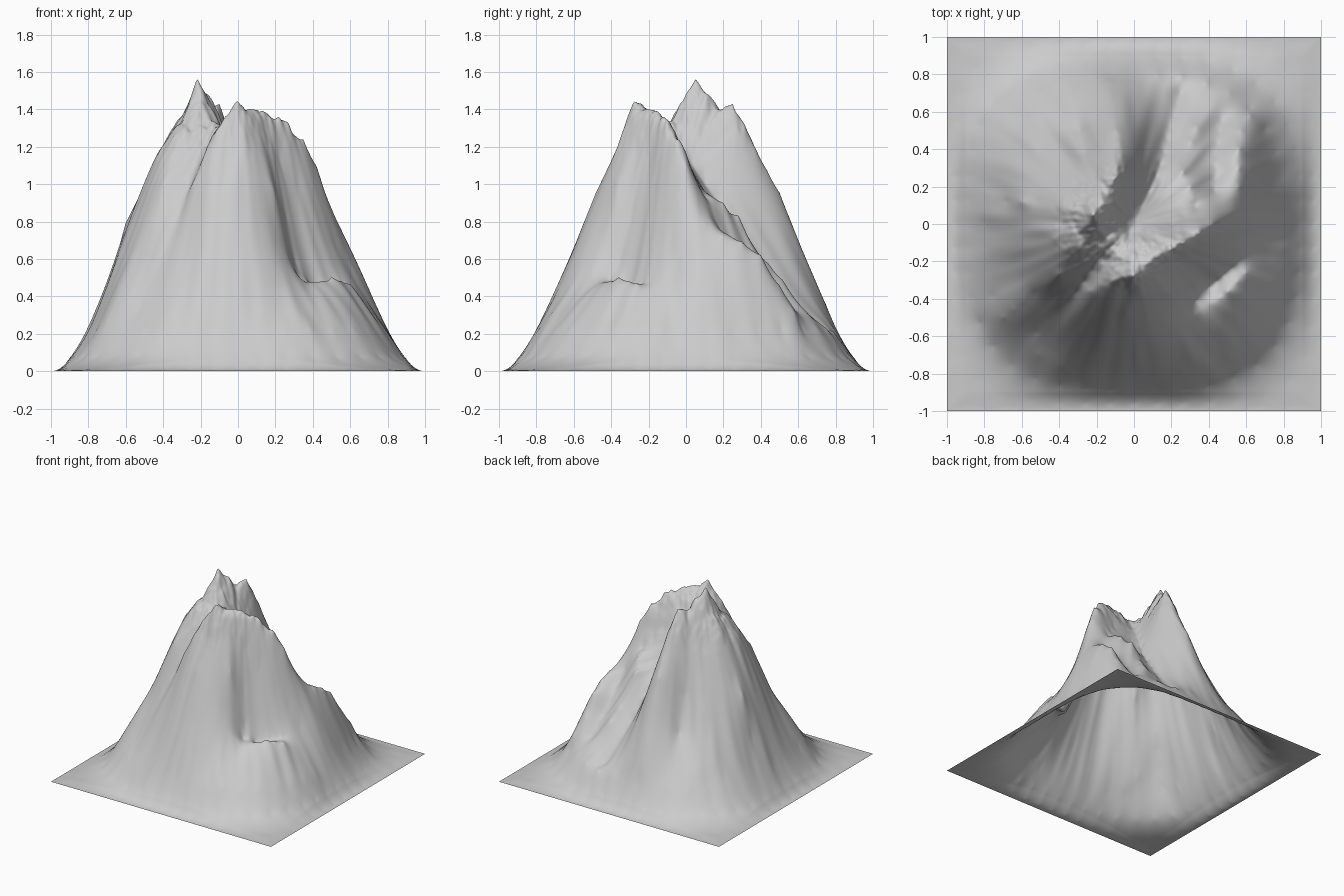
import bpy, math
from mathutils import Vector, noise

if "Cube" in bpy.data.objects:
    bpy.data.objects.remove(bpy.data.objects["Cube"])

N = 240                      # grid cells per side
STEP = 0.07                  # spacing of height samples along each line
samples = []


def add(x, y, z):
    if all(math.hypot(x - a, y - b) > 0.025 for a, b, _ in samples):
        samples.append((x, y, z))


def line(*pts):
    """Ridge, rib or gully given as a few 3D points, sampled evenly."""
    for p in pts:
        add(*p)
    for p, q in zip(pts, pts[1:]):
        p, q = Vector(p), Vector(q)
        n = max(1, round((q - p).xy.length / STEP))
        for i in range(1, n):
            add(*p.lerp(q, i / n))


def ring(radius, z, power, count):
    """Rounded-square contour near the foot."""
    for i in range(count):
        a = 2 * math.pi * i / count
        c, s = math.cos(a), math.sin(a)
        k = radius / (abs(c) ** power + abs(s) ** power) ** (1 / power)
        add(k * c, k * s, z)


# west ridge, with main summit, running on to the north
line((-.62, -.08, .68), (-.42, -.08, 1.17), (-.3, -.02, 1.32), (-.22, .05, 1.57),
     (-.15, .16, 1.42), (-.1, .25, 1.43), (-.07, .37, 1.18), (-.1, .5, .95),
     (-.12, .62, .63), (-.12, .75, .34))
# west and north-west lobes, with a gully between north-west and north
line((-.26, .09, 1.42), (-.38, .12, 1.22), (-.52, .12, .92), (-.6, .12, .79), (-.68, .12, .48))
line((-.26, .22, 1.2), (-.375, .315, .88), (-.49, .41, .58), (-.63, .53, .28))
line((-.26, .38, .84), (-.29, .5, .58))
# south-west rib and the gully beside it
line((-.3, -.12, 1.3), (-.4, -.27, 1.03), (-.53, -.37, .62), (-.7, -.5, .28))
line((-.1, -.14, 1.3), (-.22, -.25, 1.1), (-.36, -.42, .74), (-.52, -.58, .34))
# east ridge, with second summit, curling down to the north-east
line((-.24, -.36, 1.02), (-.1, -.3, 1.3), (0, -.28, 1.44), (.12, -.21, 1.36),
     (.27, -.1, 1.33), (.35, -.05, 1.25), (.42, 0, 1.09), (.5, .03, .86),
     (.53, .1, .78), (.56, .2, .72), (.56, .3, .69), (.56, .4, .61), (.57, .5, .46),
     (.62, .58, .31))
# south rib
line((0, -.28, 1.44), (-.03, -.36, 1.2), (-.04, -.48, .96), (0, -.62, .61), (.02, -.77, .28))
# south-east hollow: left wall, steep face, floor, rim, right wall
line((.14, -.27, 1.2), (.19, -.37, .97), (.23, -.45, .7), (.28, -.51, .55))
line((.22, -.2, 1.12), (.26, -.29, .82), (.31, -.35, .57))
line((.33, -.41, .49), (.4, -.34, .45), (.48, -.27, .45), (.56, -.2, .47))
line((.34, -.48, .5), (.41, -.43, .47), (.5, -.36, .51), (.6, -.26, .46))
line((.32, -.17, .98), (.38, -.25, .64))
line((.44, -.12, .84), (.6, -.05, .55))
# north-east valley, shoulder, hollow behind the ridge, low gully
line((-.03, -.04, 1.2), (.03, .1, 1.02), (.12, .25, .76), (.18, .45, .5), (.25, .7, .24))
line((.2, .0, 1.12), (.33, .09, .93), (.3, .2, .9), (.26, .28, .83), (.28, .36, .67), (.33, .52, .47))
line((.43, .18, .74), (.44, .36, .57), (.47, .55, .35))
# foot of the mountain
ring(.8, .22, 2.7, 40)
ring(.89, .075, 3, 44)
ring(.96, .01, 5, 48)
ring(1.0, 0, 60, 48)


def solve(a, b):
    """Gaussian elimination with pivoting."""
    n = len(b)
    m = [row + [v] for row, v in zip(a, b)]
    for i in range(n):
        p = max(range(i, n), key=lambda r: abs(m[r][i]))
        m[i], m[p] = m[p], m[i]
        top = m[i]
        for r in range(i + 1, n):
            f = m[r][i] / top[i]
            if f:
                m[r][i:] = [u - f * v for u, v in zip(m[r][i:], top[i:])]
    out = [0.0] * n
    for i in reversed(range(n)):
        out[i] = (m[i][n] - sum(m[i][j] * out[j] for j in range(i + 1, n))) / m[i][i]
    return out


# smooth surface through every sample
weights = solve([[math.hypot(a - c, b - d) for c, d, _ in samples] for a, b, _ in samples],
                [s[2] for s in samples])
terms = [(s[0], s[1], w) for s, w in zip(samples, weights)]


def height(x, y):
    if max(abs(x), abs(y)) > .999:
        return 0.0
    hyp = math.hypot
    h = sum(w * hyp(x - a, y - b) for a, b, w in terms)
    edge = min(1, (1 - max(abs(x), abs(y))) / .1)
    h = max(0.0, h) * edge ** .5
    # radial erosion ribs, then jagged crests
    r, t = math.hypot(x, y), math.atan2(y, x)
    c, s = math.cos(t), math.sin(t)
    rib = noise.noise(Vector((4 * c, 4 * s, 2.5 * r)))
    rib += .5 * noise.noise(Vector((9 * c, 9 * s, 4 * r + 7)))
    fine = noise.noise(Vector((x * 16, y * 16, 3))) + .6 * noise.noise(Vector((x * 34, y * 34, 9)))
    h += .03 * rib * min(1, h / .3) * min(1, r / .3)
    h += .022 * fine * max(0, min(1, (h - 1.1) / .2))
    return max(0.0, h)


# mountain sheet, open underneath
coords = [-1 + 2 * i / N for i in range(N + 1)]
verts = [(x, y, height(x, y)) for y in coords for x in coords]
W = N + 1
faces = [(j * W + i, j * W + i + 1, (j + 1) * W + i + 1, (j + 1) * W + i)
         for j in range(N) for i in range(N)]
mesh = bpy.data.meshes.new("mountain")
mesh.from_pydata(verts, [], faces)
mesh.polygons.foreach_set("use_smooth", [True] * len(faces))
mesh.update()
mountain = bpy.data.objects.new("mountain", mesh)
bpy.context.collection.objects.link(mountain)
